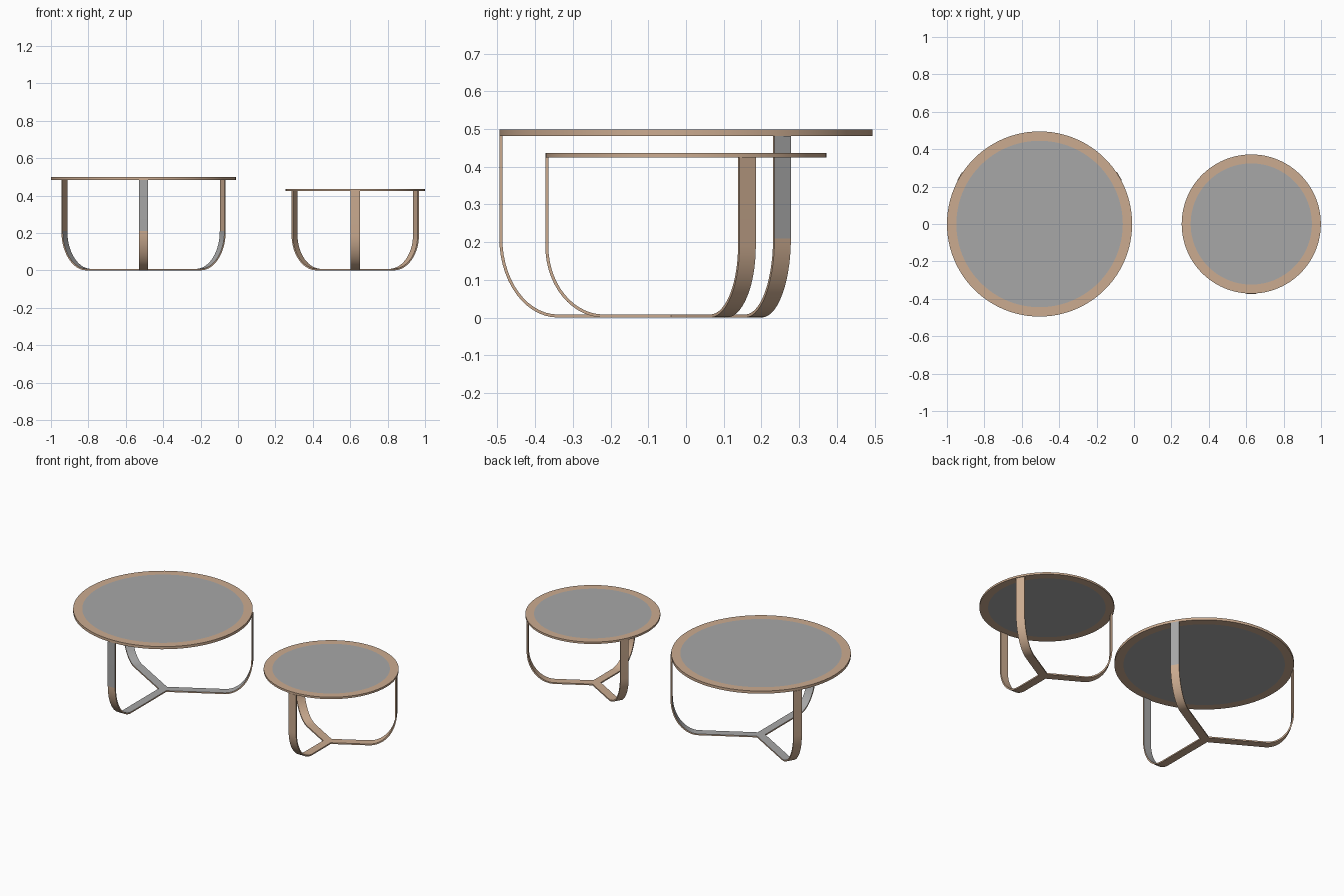
import bpy, bmesh
from math import sin, cos, pi, radians, sqrt

cube = bpy.data.objects.get("Cube")
if cube:
    bpy.data.objects.remove(cube, do_unlink=True)


def material(name, rgb):
    m = bpy.data.materials.new(name)
    m.use_nodes = True
    m.diffuse_color = (*rgb, 1)
    m.node_tree.nodes["Principled BSDF"].inputs["Base Color"].default_value = (*rgb, 1)
    return m


MATS = [material("warm_tan", (0.60, 0.41, 0.28)), material("mid_grey", (0.39, 0.39, 0.39))]
TAN, GREY = 0, 1
THICK, WIDTH = 0.008, 0.05


def finish(bm, name):
    bmesh.ops.recalc_face_normals(bm, faces=bm.faces)
    mesh = bpy.data.meshes.new(name)
    bm.to_mesh(mesh)
    bm.free()
    for m in MATS:
        mesh.materials.append(m)
    obj = bpy.data.objects.new(name, mesh)
    bpy.context.collection.objects.link(obj)
    bpy.context.view_layer.objects.active = obj
    obj.select_set(True)
    bpy.ops.object.shade_smooth_by_angle(angle=radians(30))
    obj.select_set(False)
    return obj


def tabletop(name, x, radius, rim, z0, z1, sides=96):
    """Round slab with a flush grey panel inside a tan rim."""
    bm = bmesh.new()
    profile = [(radius - rim, z1), (radius, z1), (radius, z0), (radius - rim, z0)]
    rings = [[bm.verts.new((x + r * cos(2 * pi * i / sides), r * sin(2 * pi * i / sides), z))
              for i in range(sides)] for r, z in profile]
    for a, b in zip(rings, rings[1:]):
        for i in range(sides):
            j = (i + 1) % sides
            bm.faces.new((a[i], a[j], b[j], b[i]))
    for ring in (rings[0], rings[-1]):
        bm.faces.new(ring).material_index = GREY
    finish(bm, name)


def leg_path(length, top, a, b, inset, steps=14):
    """Side profile: flat foot, elliptical bend, upright."""
    pts = [(0, inset)]
    for i in range(steps + 1):
        t = pi / 2 * i / steps
        pts.append((length - a + (a - inset) * sin(t), b - (b - inset) * cos(t)))
    return pts + [(length - inset, top)]


def leg(name, x, y, azimuth, length, top, bend_z, outer_up, inner_up):
    bm = bmesh.new()
    c, s, h = cos(azimuth), sin(azimuth), WIDTH / 2
    grids = []
    for inset in (0, THICK):
        rows = []
        for k, (r, z) in enumerate(leg_path(length, top, 0.155, bend_z, inset)):
            row = []
            for w in (-h, 0, h):
                # mitre the foot so three legs meet in a clean joint
                rr = abs(w) / sqrt(3) if k == 0 else r
                row.append(bm.verts.new((x + rr * c - w * s, y + rr * s + w * c, z)))
            rows.append(row)
        grids.append(rows)
    outer, inner = grids
    last = len(outer) - 2
    for k in range(last + 1):
        for rows, up, low in ((outer, outer_up, TAN), (inner, inner_up, GREY)):
            for j in (0, 1):
                f = bm.faces.new((rows[k][j], rows[k][j + 1], rows[k + 1][j + 1], rows[k + 1][j]))
                f.material_index = up if k == last else low
        for j in (0, 2):
            bm.faces.new((outer[k][j], outer[k + 1][j], inner[k + 1][j], inner[k][j]))
    for k in (0, -1):
        for j in (0, 1):
            bm.faces.new((outer[k][j], outer[k][j + 1], inner[k][j + 1], inner[k][j]))
    finish(bm, name)


# Large table: tan top, two-tone legs
tabletop("large_tabletop", -0.505, 0.495, 0.05, 0.482, 0.498)
for side, az, length, out_up, in_up in (("front", -90, 0.505, GREY, GREY),
                                        ("back_left", 30, 0.493, GREY, TAN),
                                        ("back_right", 150, 0.493, TAN, TAN)):
    leg("large_" + side + "_leg", -0.505, 0.01, radians(az), length, 0.482, 0.21, out_up, in_up)

# Small table: all tan legs
tabletop("small_tabletop", 0.627, 0.372, 0.048, 0.424, 0.436)
for side, az, length in (("front", -90, 0.347), ("back_left", 30, 0.379), ("back_right", 150, 0.379)):
    leg("small_" + side + "_leg", 0.627, -0.026, radians(az), length, 0.424, 0.19, TAN, TAN)

# The small table's feet are tan on their upper faces too
for obj in bpy.data.objects:
    if obj.name.startswith("small_") and obj.name.endswith("_leg"):
        for poly in obj.data.polygons:
            poly.material_index = TAN
